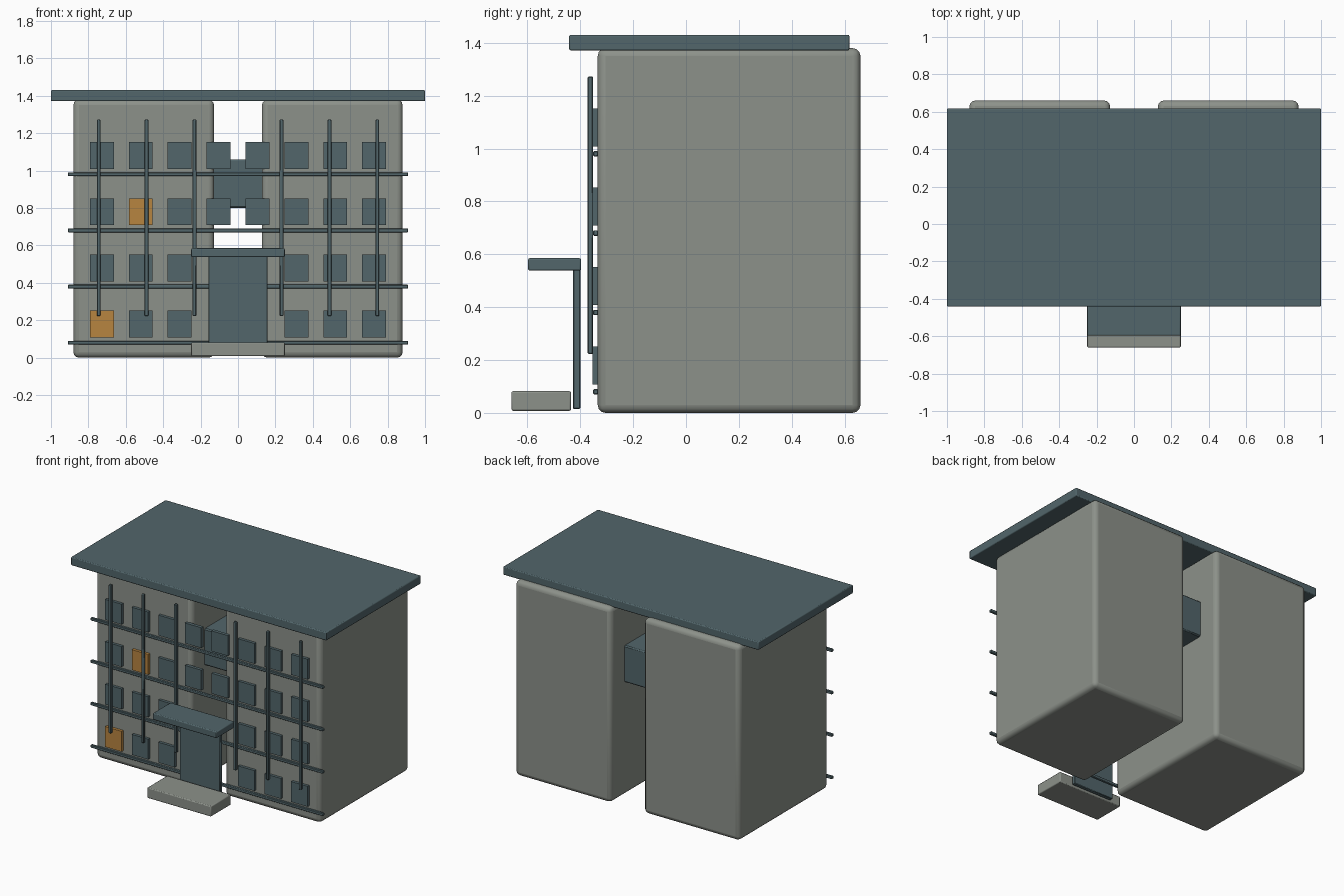
import bpy

if "Cube" in bpy.data.objects:
    bpy.data.objects.remove(bpy.data.objects["Cube"])


def material(name, color):
    m = bpy.data.materials.new(name)
    m.diffuse_color = (*color, 1.0)
    m.use_nodes = True
    m.node_tree.nodes["Principled BSDF"].inputs["Base Color"].default_value = m.diffuse_color
    return m


CONCRETE = material("concrete_grey", (0.265, 0.285, 0.255))
SLATE = material("slate_blue", (0.084, 0.133, 0.147))
LIT = material("lit_orange", (0.477, 0.233, 0.051))


def box(name, x, y, z, mat, bevel=0.0, segments=1):
    """Box from (min, max) ranges, with optional rounded edges."""
    spans = (x, y, z)
    bpy.ops.mesh.primitive_cube_add(size=1, location=[(a + b) / 2 for a, b in spans])
    ob = bpy.context.object
    ob.name = name
    ob.scale = [b - a for a, b in spans]
    bpy.ops.object.transform_apply(location=False, rotation=False, scale=True)
    ob.data.materials.append(mat)
    if bevel:
        mod = ob.modifiers.new("rounded_edges", "BEVEL")
        mod.width = bevel
        mod.segments = segments
        bpy.ops.object.shade_smooth_by_angle()
    return ob


def around(c, size):
    return (c - size / 2, c + size / 2)


# Two tower blocks with soft edges
for side, x in (("left", (-0.88, -0.128)), ("right", (0.128, 0.88))):
    box(side + "_block", x, (-0.334, 0.66), (0.0, 1.38), CONCRETE, 0.03, 3)

# Bridge between the blocks and the shared flat roof
box("bridge", (-0.14, 0.14), (-0.19, 0.505), (0.80, 1.06), SLATE, 0.008)
box("roof", (-1.0, 1.0), (-0.442, 0.618), (1.371, 1.43), SLATE, 0.006, 2)

# Entrance: door, canopy and step
box("door", (-0.158, 0.158), (-0.427, -0.40), (0.015, 0.548), SLATE, 0.003)
box("canopy", (-0.25, 0.25), (-0.597, -0.397), (0.538, 0.585), SLATE, 0.006, 2)
box("step", (-0.25, 0.25), (-0.66, -0.435), (0.008, 0.082), CONCRETE, 0.006, 2)

# Window grid, left open behind the entrance, with two lit windows
for row in range(4):
    for col in range(8):
        if row < 2 and col in (3, 4):
            continue
        mat = LIT if (row, col) in ((0, 0), (2, 1)) else SLATE
        box(f"window_{row}_{col}", around((col - 3.5) * 0.208, 0.128),
            (-0.354, -0.33), around(0.18 + 0.3 * row, 0.144), mat)

# Horizontal rails below each window row
for row in range(4):
    box(f"rail_{row}", (-0.91, 0.91), (-0.351, -0.332),
        around(0.08 + 0.3 * row, 0.02), SLATE, 0.003)

# Vertical fins, mirrored about the middle
for i, x in enumerate((0.233, 0.489, 0.745)):
    for side, s in (("left", -1), ("right", 1)):
        box(f"{side}_fin_{i}", around(s * x, 0.02), (-0.372, -0.352),
            (0.223, 1.272), SLATE, 0.003)
